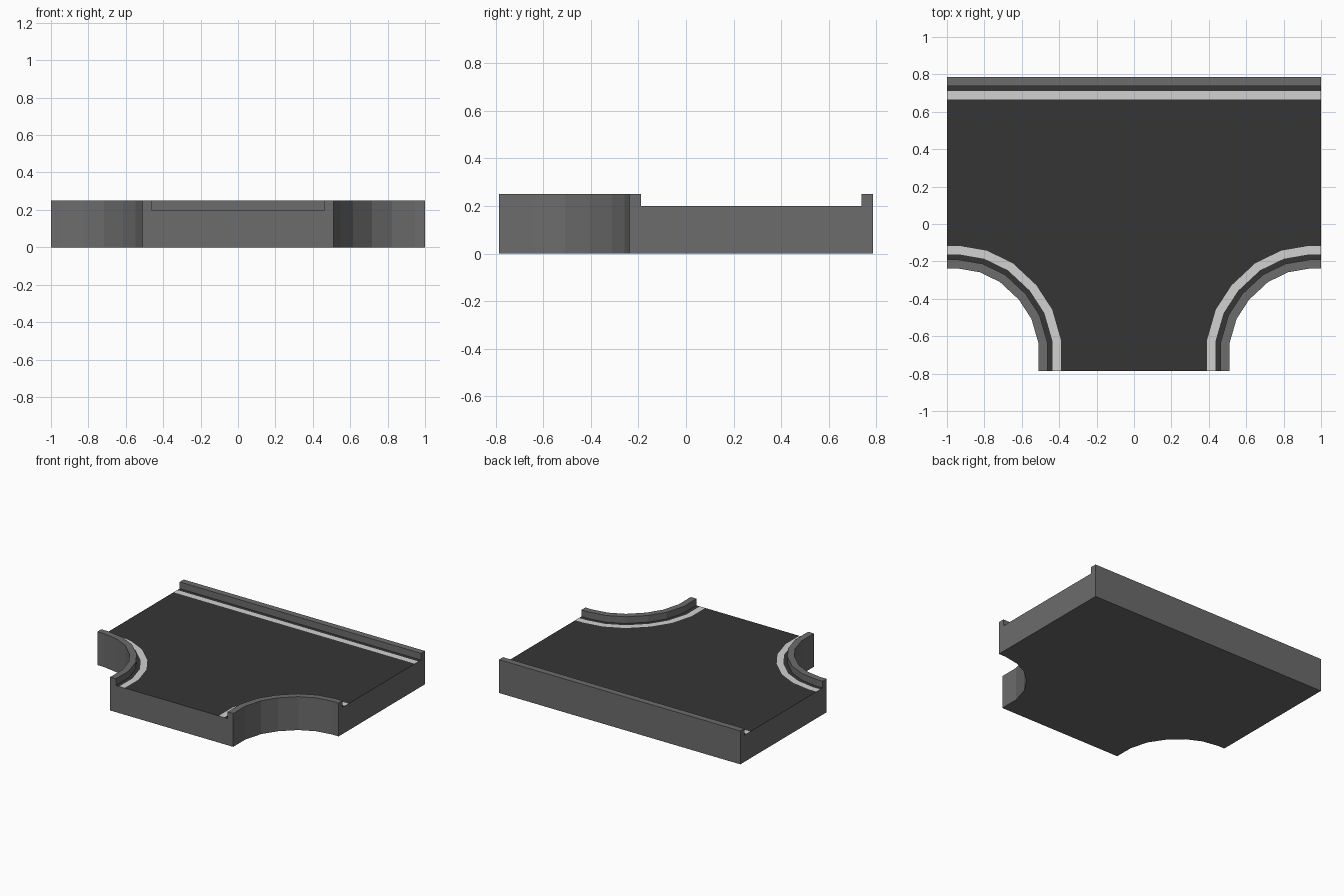
import bpy
from mathutils import Vector

if "Cube" in bpy.data.objects:
    bpy.data.objects.remove(bpy.data.objects["Cube"])

ROAD, TOP = 0.20, 0.25                 # road level, kerb top
KERB, LINE_A, LINE_B = 0.047, 0.075, 0.12   # inward offsets: kerb, white line edges


def material(name, rgb):
    m = bpy.data.materials.new(name)
    m.diffuse_color = (*rgb, 1)
    m.use_nodes = True
    m.node_tree.nodes["Principled BSDF"].inputs["Base Color"].default_value = m.diffuse_color
    return m


concrete = material("kerb_grey", (0.15, 0.15, 0.15))
tarmac = material("road_dark", (0.036, 0.036, 0.036))
paint = material("line_white", (0.64, 0.64, 0.64))

# Kerb paths run counter-clockwise round the tile, road on the left
corner = [(0.51, -0.785), (0.51, -0.64), (0.548, -0.508), (0.615, -0.405),
          (0.717, -0.31), (0.824, -0.258), (0.945, -0.237), (1, -0.237)]
right = [Vector(p) for p in corner]
back = [Vector((1, 0.785)), Vector((-1, 0.785))]
left = [Vector((-x, y)) for x, y in reversed(corner)]
paths = [right, back, left]


def offset(path, d):
    """Shift a path to its left by d, with mitred corners."""
    normals = []
    for a, b in zip(path, path[1:]):
        t = (b - a).normalized()
        normals.append(Vector((-t.y, t.x)))
    out = []
    for i, p in enumerate(path):
        n0 = normals[max(i - 1, 0)]
        n1 = normals[min(i, len(normals) - 1)]
        out.append(p + (n0 + n1) * d / (1 + n0.dot(n1)))
    return out


def lift(path, z):
    return [(p.x, p.y, z) for p in path]


def strip(a, b):
    """Quads joining two matching rows of points."""
    return [(a[i], a[i + 1], b[i + 1], b[i]) for i in range(len(a) - 1)]


def build(name, polys, mat):
    index, faces = {}, []
    for poly in polys:
        faces.append([index.setdefault(tuple(round(c, 5) for c in p), len(index))
                      for p in poly])
    me = bpy.data.meshes.new(name)
    me.from_pydata(list(index), [], faces)
    me.materials.append(mat)
    me.update()
    ob = bpy.data.objects.new(name, me)
    bpy.context.collection.objects.link(ob)
    return ob


# Concrete body: outer walls, kerbs, three open ends and underside
body = []
for path in paths:
    inner = offset(path, KERB)
    body += strip(lift(path, 0), lift(path, TOP))
    body += strip(lift(path, TOP), lift(inner, TOP))
    body += strip(lift(inner, TOP), lift(inner, ROAD))
for i, path in enumerate(paths):
    nxt = paths[(i + 1) % 3]
    a, b = path[-1:], nxt[:1]
    ai, bi = offset(path, KERB)[-1:], offset(nxt, KERB)[:1]
    body.append(lift(a, 0) + lift(b, 0) + lift(b, TOP) + lift(bi, TOP)
                + lift(bi, ROAD) + lift(ai, ROAD) + lift(ai, TOP) + lift(a, TOP))
body.append([p for path in paths for p in lift(path, 0)][::-1])
build("kerbs_and_base", body, concrete)

# Tarmac: gutter strips beside the kerbs plus the main road area
road = [[p for path in paths for p in lift(offset(path, LINE_B), ROAD)]]
for path in paths:
    road += strip(lift(offset(path, KERB), ROAD), lift(offset(path, LINE_A), ROAD))
build("road_surface", road, tarmac)

# Painted edge lines, flush with the road
for name, path in zip(("right", "back", "left"), paths):
    build(name + "_edge_line",
          strip(lift(offset(path, LINE_A), ROAD), lift(offset(path, LINE_B), ROAD)),
          paint)
